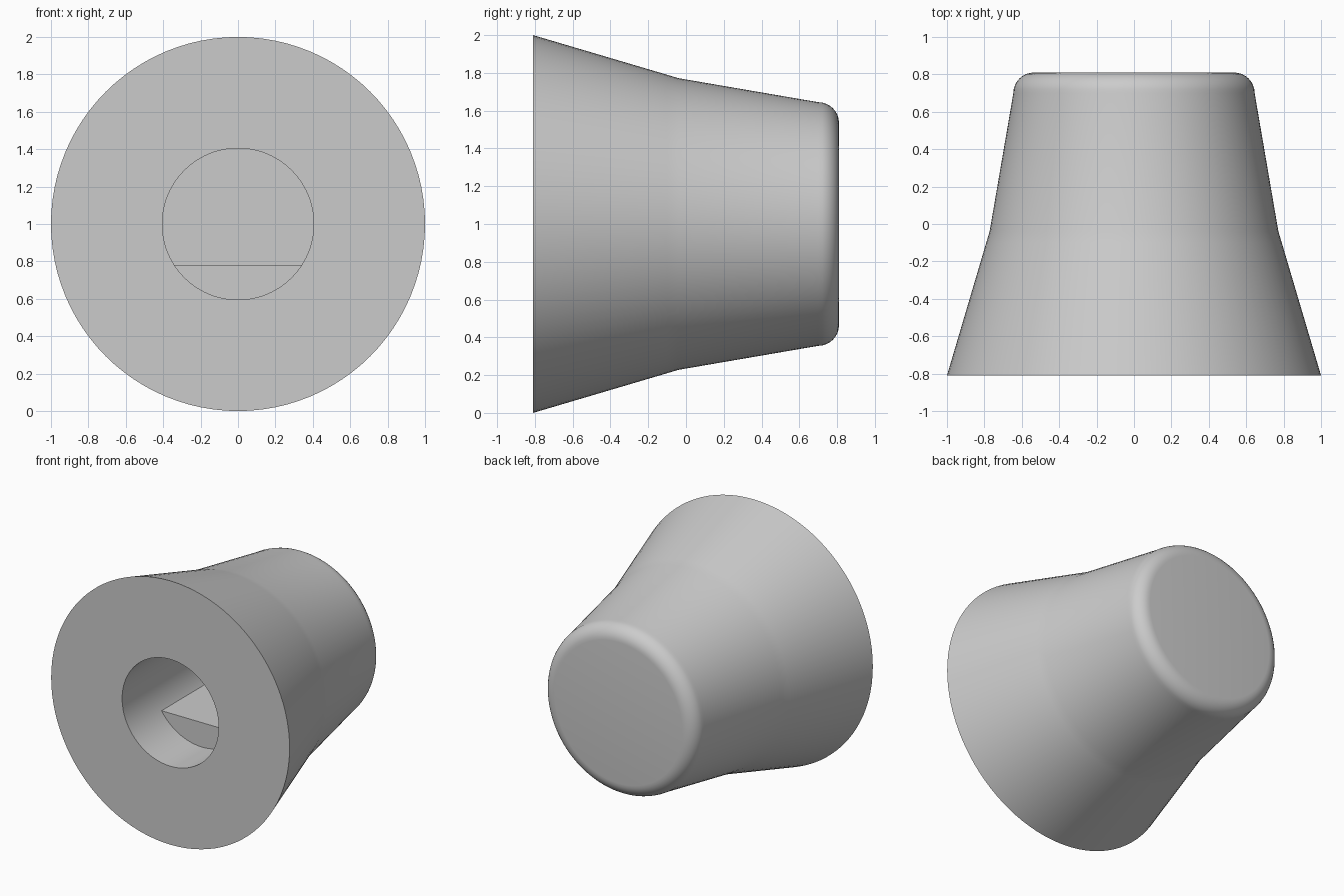
import bpy, bmesh, math
from mathutils import Vector, Matrix

cube = bpy.data.objects.get("Cube")
if cube:
    bpy.data.objects.remove(cube, do_unlink=True)

CENTRE = Vector((0, 0, 1))
FRONT, BACK = -0.81, 0.81
BORE = 0.405
BORE_END = 0.4

grey = bpy.data.materials.new("plain grey")
grey.use_nodes = True
colour = (0.6, 0.6, 0.6, 1)
grey.diffuse_color = colour
grey.node_tree.nodes["Principled BSDF"].inputs["Base Color"].default_value = colour


def finish(bm, name, smooth_angle):
    bmesh.ops.recalc_face_normals(bm, faces=bm.faces)
    mesh = bpy.data.meshes.new(name)
    bm.to_mesh(mesh)
    bm.free()
    mesh.materials.append(grey)
    obj = bpy.data.objects.new(name, mesh)
    bpy.context.collection.objects.link(obj)
    bpy.ops.object.select_all(action='DESELECT')
    obj.select_set(True)
    bpy.context.view_layer.objects.active = obj
    bpy.ops.object.shade_smooth_by_angle(angle=math.radians(smooth_angle))
    return obj


# Knob body: one (radius, y) profile turned around the shaft axis, bore included
profile = [(0, BORE_END), (BORE, BORE_END), (BORE, FRONT), (1, FRONT),
           (0.79, -0.1), (0.772, -0.04), (0.645, 0.7)]
# Rounded rim leading onto the flat end
for step in range(1, 9):
    a = math.radians(90) * step / 8
    profile.append((0.535 + 0.11 * math.cos(a), 0.7 + 0.11 * math.sin(a)))
profile.append((0, BACK))

bm = bmesh.new()
verts = [bm.verts.new((r, y, 1)) for r, y in profile]
edges = [bm.edges.new(pair) for pair in zip(verts, verts[1:])]
bmesh.ops.spin(bm, geom=verts + edges, cent=CENTRE, axis=(0, 1, 0),
               angle=math.tau, steps=96, use_duplicate=False)
bmesh.ops.remove_doubles(bm, verts=bm.verts, dist=0.0005)
finish(bm, "knob_body", 35)

# Shaft flat: circle segment that fills the lower part of the bore, set back
FLAT_START, FLAT_DROP = -0.43, 0.22
outer = BORE + 0.01
half = math.acos(FLAT_DROP / outer)
bm = bmesh.new()
ring = []
for i in range(25):
    a = -half + 2 * half * i / 24
    ring.append(bm.verts.new((outer * math.sin(a), FLAT_START,
                              1 - outer * math.cos(a))))
segment = bm.faces.new(ring)
extruded = bmesh.ops.extrude_face_region(bm, geom=[segment], use_keep_orig=True)
moved = [v for v in extruded["geom"] if isinstance(v, bmesh.types.BMVert)]
bmesh.ops.translate(bm, verts=moved, vec=(0, BORE_END + 0.01 - FLAT_START, 0))
finish(bm, "shaft_flat", 30)
